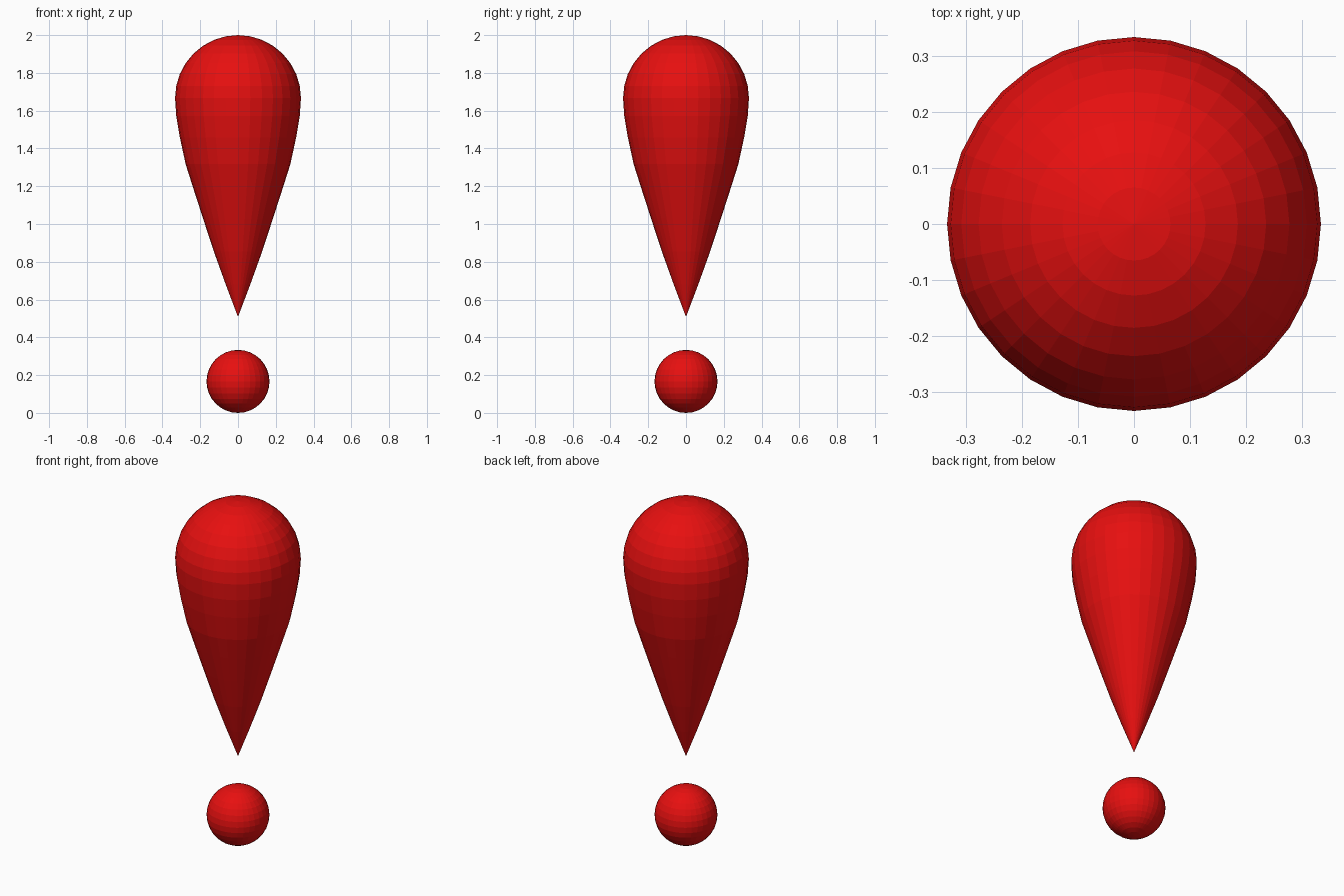
import bpy
import math

if "Cube" in bpy.data.objects:
    bpy.data.objects.remove(bpy.data.objects["Cube"])

red = bpy.data.materials.new("bright red")
red.diffuse_color = (0.8, 0.005, 0.005, 1)
red.use_nodes = True
red.node_tree.nodes["Principled BSDF"].inputs["Base Color"].default_value = red.diffuse_color


def ball(name, radius, z):
    bpy.ops.mesh.primitive_uv_sphere_add(segments=32, ring_count=16, radius=radius)
    obj = bpy.context.object
    obj.name = name
    obj.location.z = z
    obj.data.materials.append(red)
    return obj


# Round dot at the bottom
ball("dot", 1 / 6, 1 / 6)

# Teardrop stroke: a sphere whose lower rings are pulled down to a point
R = 1 / 3
stroke = ball("stroke", R, 2 - R)
pull = [0, 0.03, 0.08, 0.165, 0.245, 0.36, 0.505, 0.66, 0.825]
for v in stroke.data.vertices:
    if v.co.z < -0.001:
        ring = round(math.asin(max(-1, v.co.z / R)) / (-math.pi / 16))
        v.co.z -= pull[ring]
